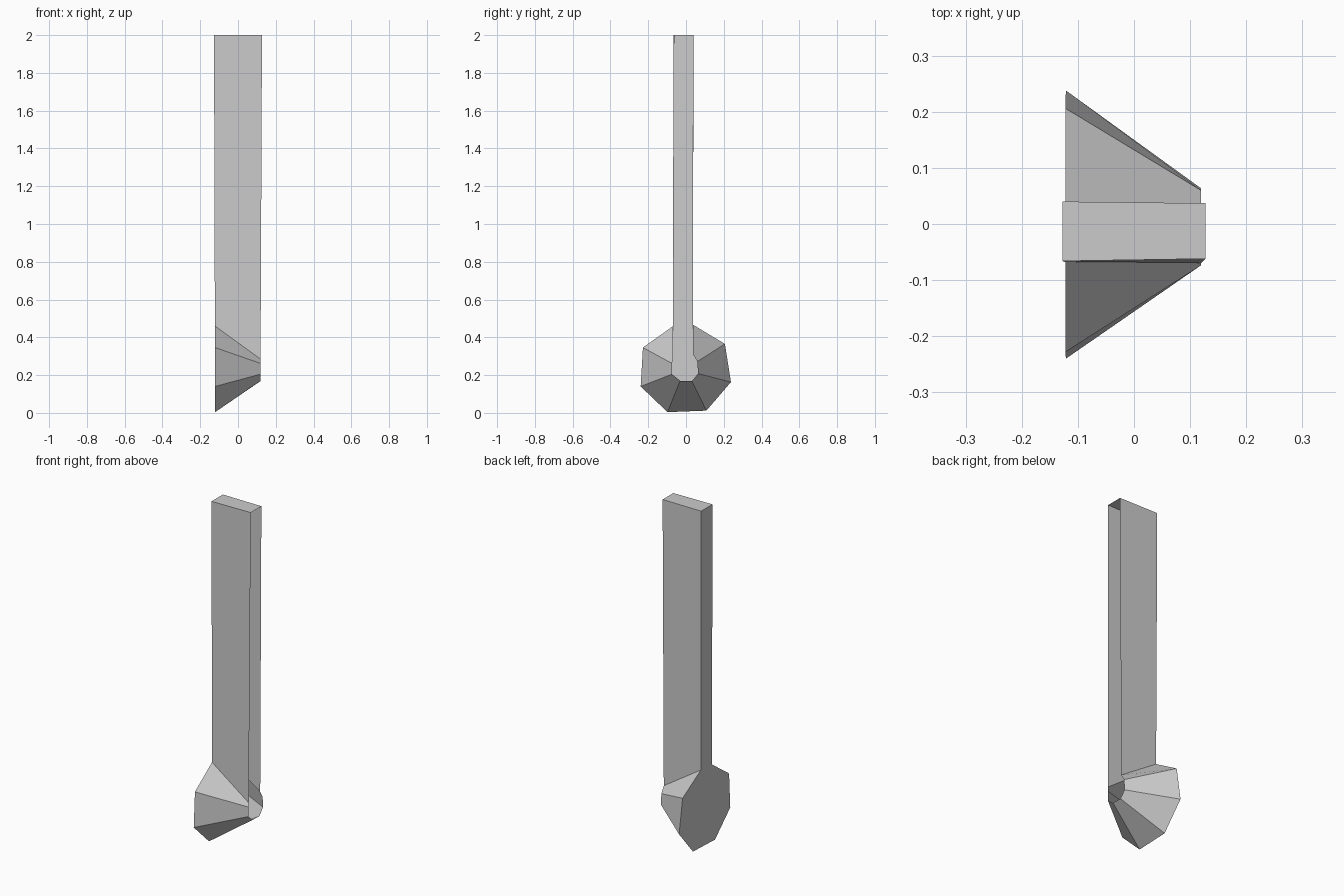
import bpy, bmesh

if "Cube" in bpy.data.objects:
    bpy.data.objects.remove(bpy.data.objects["Cube"])

# Closed outline in (y, z) at the wide back end: post top, flared hood, post top
BACK = [(-0.066, 2.0), (-0.068, 0.46), (-0.228, 0.346), (-0.24, 0.14),
        (-0.098, 0.004), (0.108, 0.012), (0.238, 0.163), (0.206, 0.365),
        (0.036, 0.467), (0.04, 2.0)]
# Matching outline at the narrow open front end
FRONT = [(-0.062, 2.0), (-0.07, 0.285), (-0.074, 0.262), (-0.074, 0.205),
         (-0.031, 0.17), (0.031, 0.168), (0.064, 0.208), (0.06, 0.272),
         (0.037, 0.31), (0.037, 2.0)]


def ring(bm, outline, x_bottom, x_top):
    """Place an outline, leaning slightly in x from bottom to top."""
    return [bm.verts.new((x_bottom + (x_top - x_bottom) * z / 2, y, z))
            for y, z in outline]


bm = bmesh.new()
back = ring(bm, BACK, -0.121, -0.127)
front = ring(bm, FRONT, 0.118, 0.127)

# Side walls and top cap between the two outlines
n = len(BACK)
for i in range(n):
    j = (i + 1) % n
    bm.faces.new((back[i], front[i], front[j], back[j]))

# Solid back plate; the front is left open
bm.faces.new(back)
bmesh.ops.recalc_face_normals(bm, faces=bm.faces[:])

mesh = bpy.data.meshes.new("flared_post")
bm.to_mesh(mesh)
bm.free()
bpy.context.collection.objects.link(bpy.data.objects.new("flared_post", mesh))
